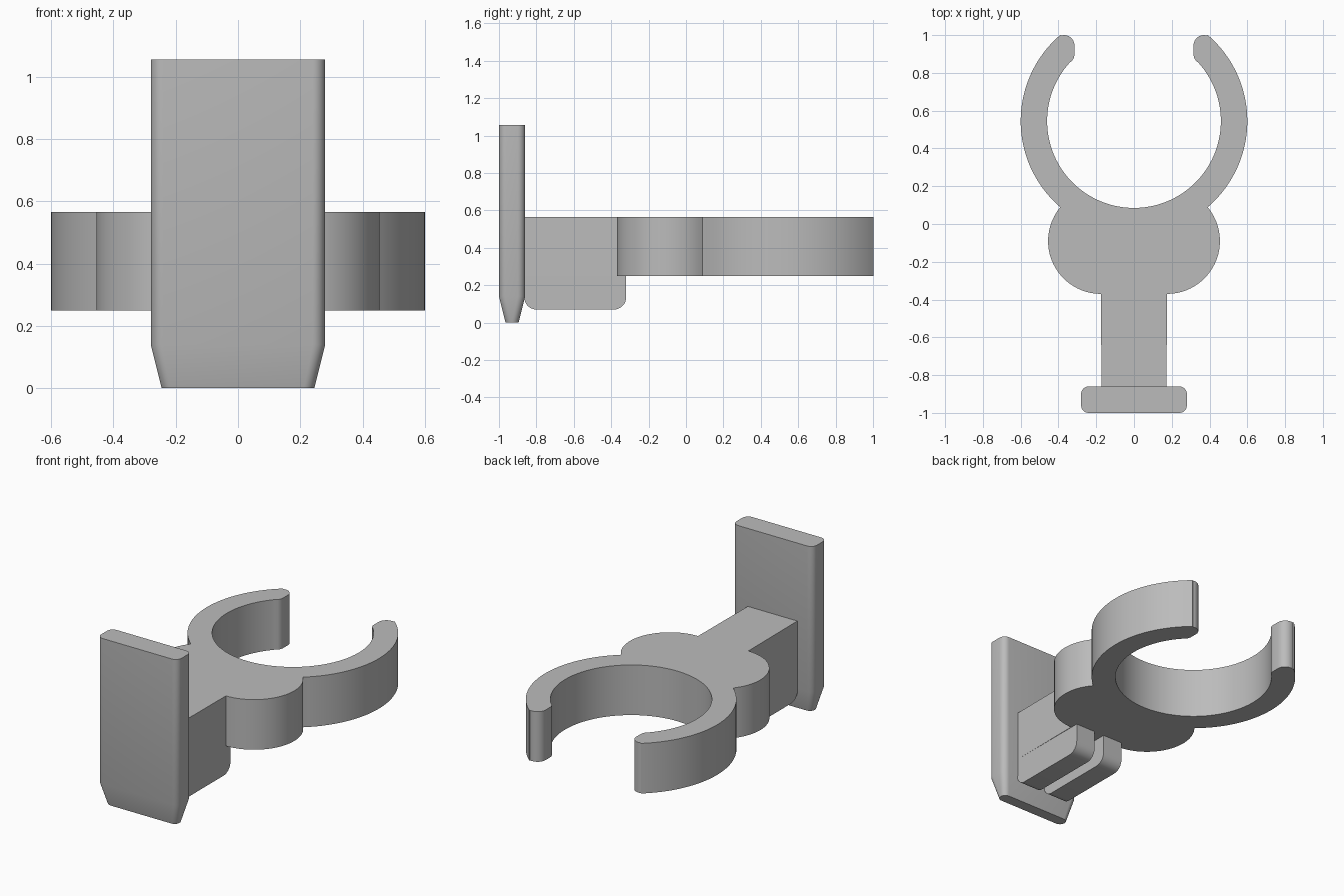
import bpy, bmesh
from math import sin, cos, pi, radians, atan2

cube = bpy.data.objects.get("Cube")
if cube:
    bpy.data.objects.remove(cube)

grey = bpy.data.materials.new("plain grey")
grey.use_nodes = True
grey.diffuse_color = (0.5, 0.5, 0.5, 1)
grey.node_tree.nodes["Principled BSDF"].inputs["Base Color"].default_value = (0.5, 0.5, 0.5, 1)


def arc(cx, cy, r, a0, a1, n):
    """Points along an arc, angles in radians."""
    return [(cx + r * cos(a0 + (a1 - a0) * i / n),
             cy + r * sin(a0 + (a1 - a0) * i / n)) for i in range(n + 1)]


def rounded_rect(cx, cy, hx, hy, r, n=8):
    pts = []
    for k, (sx, sy) in enumerate([(1, 1), (-1, 1), (-1, -1), (1, -1)]):
        pts += arc(cx + sx * (hx - r), cy + sy * (hy - r), r, k * pi / 2, (k + 1) * pi / 2, n)
    return pts


def loft(name, rings):
    """Solid through matching closed rings of 3D points."""
    bm = bmesh.new()
    loops = [[bm.verts.new(p) for p in ring] for ring in rings]
    n = len(loops[0])
    for low, high in zip(loops, loops[1:]):
        for i in range(n):
            j = (i + 1) % n
            bm.faces.new((low[i], low[j], high[j], high[i]))
    bm.faces.new(loops[0][::-1])
    bm.faces.new(loops[-1])
    bmesh.ops.recalc_face_normals(bm, faces=bm.faces)
    mesh = bpy.data.meshes.new(name)
    bm.to_mesh(mesh)
    bm.free()
    mesh.materials.append(grey)
    obj = bpy.data.objects.new(name, mesh)
    bpy.context.collection.objects.link(obj)
    bpy.ops.object.select_all(action="DESELECT")
    obj.select_set(True)
    bpy.context.view_layer.objects.active = obj
    bpy.ops.object.shade_smooth_by_angle(angle=radians(30))
    return obj


# Clip: stem, round lobes and open ring as one mirrored outline
ring_y, notch = 0.545, (0.395, 0.092)
half = [(0.172, -0.87)]
half += arc(0.175, -0.09, 0.28, -pi / 2, atan2(notch[1] + 0.09, notch[0] - 0.175), 24)
half += arc(0, ring_y, 0.6, atan2(notch[1] - ring_y, notch[0]), radians(49.5), 40)
half += arc(0.37, 0.945, 0.055, radians(75), pi, 8)
half += arc(0.37, 0.9, 0.055, pi, radians(220), 4)
half += arc(0, ring_y, 0.46, radians(42), -pi / 2, 48)
outline = half + [(-x, y) for x, y in half[-2::-1]]
loft("ring_clip", [[(x, y, z) for x, y in outline] for z in (0.25, 0.565)])

# Two rounded ribs under the stem with a slot between them
r = 0.065
rib = [(-0.865, 0.25)]
rib += arc(-0.865 + r, 0.07 + r, r, pi, 1.5 * pi, 8)
rib += arc(-0.32 - r, 0.07 + r, r, 1.5 * pi, 2 * pi, 8)
rib += [(-0.32, 0.25)]
for side, s in (("left", 1), ("right", -1)):
    loft(side + "_rib", [[(s * x, y, z) for y, z in rib] for x in (0.035, 0.172)])

# Upright mounting plate with a tapered foot
sections = [(0, 0.245, 0.035, 0.034), (0.14, 0.28, 0.07, 0.04), (1.055, 0.28, 0.07, 0.04)]
loft("mounting_plate", [[(x, y, z) for x, y in rounded_rect(0, -0.93, hx, hy, rad)]
                        for z, hx, hy, rad in sections])
